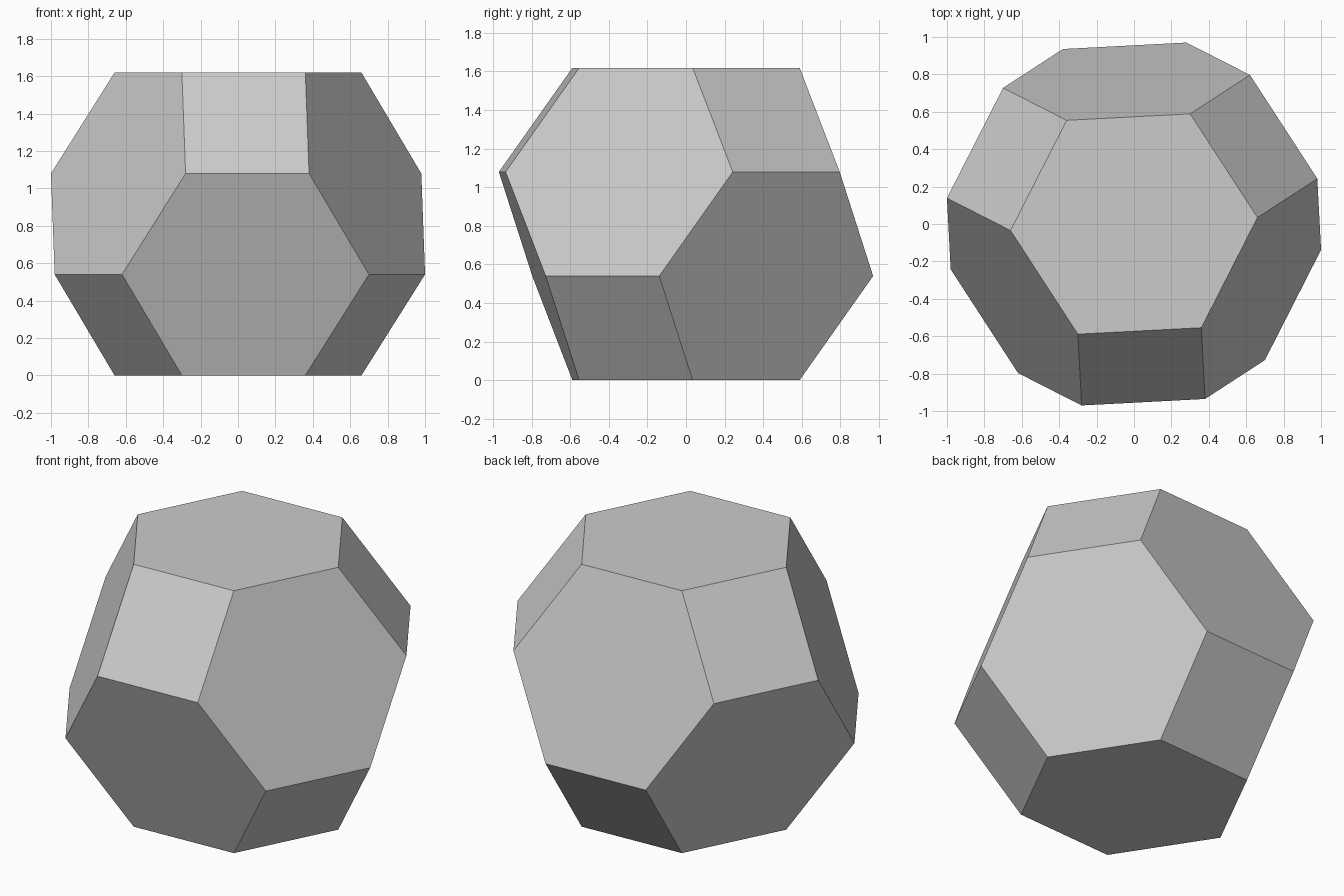
import bpy, bmesh, math
from itertools import permutations
from mathutils import Vector, Matrix

if "Cube" in bpy.data.objects:
    bpy.data.objects.remove(bpy.data.objects["Cube"])

EDGE = 0.661                     # edge length of the solid
YAW = math.radians(-87.0)        # heading of the upper front square face

# Corners of a truncated octahedron: all arrangements of (0, +-1, +-2)
corners = {p for s in (1, -1) for t in (2, -2) for p in permutations((0, s, t))}

bm = bmesh.new()
for c in sorted(corners):
    bm.verts.new(Vector(c) * EDGE / math.sqrt(2))
bmesh.ops.convex_hull(bm, input=bm.verts[:])
bmesh.ops.dissolve_limit(bm, angle_limit=math.radians(2), verts=bm.verts[:], edges=bm.edges[:])

# Stand the solid on a hexagon, then turn it to its heading
up = Vector((1, 1, 1)).rotation_difference(Vector((0, 0, 1))).to_matrix()
square = up @ Vector((1, 0, 0))
turn = Matrix.Rotation(YAW - math.atan2(square.y, square.x), 3, 'Z')
bmesh.ops.transform(bm, matrix=(turn @ up).to_4x4(), verts=bm.verts[:])
bmesh.ops.translate(bm, vec=(0, 0, EDGE * math.sqrt(6) / 2), verts=bm.verts[:])
bmesh.ops.recalc_face_normals(bm, faces=bm.faces[:])

mesh = bpy.data.meshes.new("truncated_octahedron")
bm.to_mesh(mesh)
bm.free()

# Plain grey surface
grey = bpy.data.materials.new("light_grey")
grey.diffuse_color = (0.6, 0.6, 0.6, 1)
grey.use_nodes = True
grey.node_tree.nodes["Principled BSDF"].inputs["Base Color"].default_value = grey.diffuse_color
mesh.materials.append(grey)
bpy.context.collection.objects.link(bpy.data.objects.new("truncated_octahedron", mesh))
